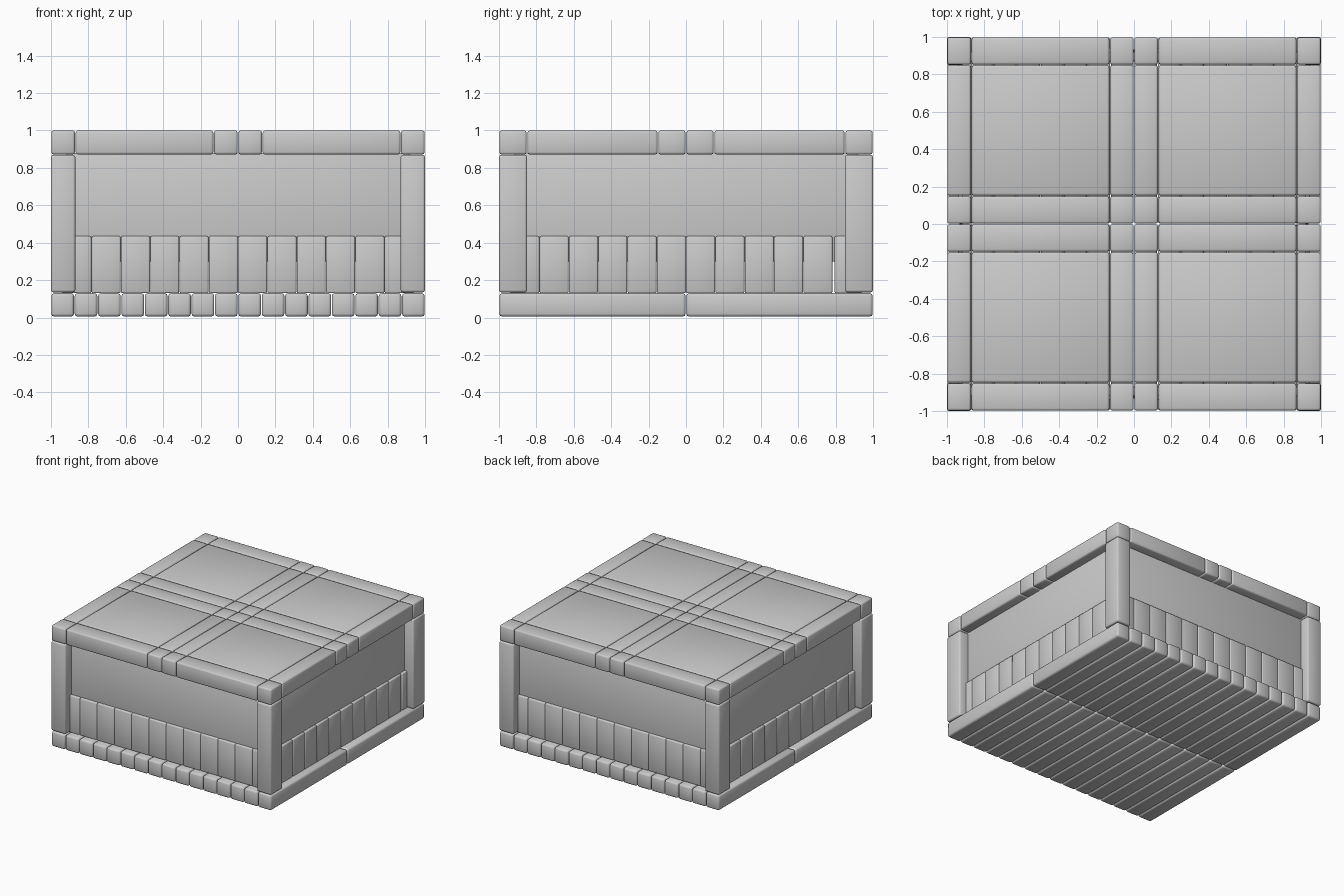
import bpy
import bmesh
from mathutils import Vector

cube = bpy.data.objects.get("Cube")
if cube:
    bpy.data.objects.remove(cube, do_unlink=True)

GREY = (0.6, 0.6, 0.6, 1.0)
stone = bpy.data.materials.new("plain grey")
stone.use_nodes = True
stone.diffuse_color = GREY
stone.node_tree.nodes["Principled BSDF"].inputs["Base Color"].default_value = GREY


def block(name, low, high, bevel=0.012):
    """Soft-edged box between two opposite corners."""
    low, high = Vector(low), Vector(high)
    size, centre = high - low, (low + high) / 2
    bm = bmesh.new()
    bmesh.ops.create_cube(bm, size=1)
    for v in bm.verts:
        v.co = Vector(a * b for a, b in zip(v.co, size))
    bmesh.ops.bevel(bm, geom=bm.edges[:], offset=bevel, segments=2,
                    profile=0.5, affect='EDGES')
    for f in bm.faces:
        f.smooth = True
    mesh = bpy.data.meshes.new(name)
    bm.to_mesh(mesh)
    bm.free()
    mesh.materials.append(stone)
    obj = bpy.data.objects.new(name, mesh)
    obj.location = centre
    bpy.context.collection.objects.link(obj)
    return obj


FLOOR, EAVE = 0.13, 0.87      # top of floor, underside of roof
POST_X, POST_Y = 0.87, 0.85   # inner edges of the corner posts
GAP = 0.002

# Floor: two rows of long boards
board = 2 / 16
for i in range(16):
    x = -1 + i * board
    for y in (-1, 0):
        block("floor_board", (x + GAP, y + GAP, 0.005),
              (x + board - GAP, y + 1 - GAP, FLOOR), 0.015)

# Corner posts
for sx in (-1, 1):
    for sy in (-1, 1):
        xs = sorted((sx * POST_X, sx))
        ys = sorted((sy * POST_Y, sy))
        block("corner_post", (xs[0], ys[0], FLOOR + 0.005), (xs[1], ys[1], EAVE))

# Walls: a row of upright planks with a plain panel above, slightly set back
OUT, BACK, THICK = 0.94, 0.92, 0.05
plank = 2 * OUT / 12
for s in (-1, 1):
    for i in range(12):
        a = -OUT + i * plank + GAP / 2
        b = a + plank - GAP
        depth = sorted((s * OUT, s * (OUT - THICK)))
        block("end_plank", (a, depth[0], FLOOR), (b, depth[1], 0.435), 0.008)
        if i == 11:
            a += 0.01     # narrow slit beside the last plank
        block("side_plank", (depth[0], a, FLOOR), (depth[1], b, 0.435), 0.008)
    depth = sorted((s * BACK, s * (BACK - THICK)))
    block("end_panel", (-BACK, depth[0], 0.3), (BACK, depth[1], EAVE + 0.01), 0.005)
    block("side_panel", (depth[0], -BACK, 0.3), (depth[1], BACK, EAVE + 0.01), 0.005)

# Roof: four large slabs framed by beams and small junction blocks
xs = (-1, -POST_X, -0.13, 0, 0.13, POST_X, 1)
ys = (-1, -POST_Y, -0.15, 0, 0.15, POST_Y, 1)
for i in range(6):
    for j in range(6):
        slab_x, slab_y = i in (1, 4), j in (1, 4)
        name = ("roof_slab" if slab_x and slab_y
                else "roof_beam" if slab_x or slab_y else "roof_junction")
        block(name, (xs[i] + GAP, ys[j] + GAP, EAVE + 0.002),
              (xs[i + 1] - GAP, ys[j + 1] - GAP, 1))
